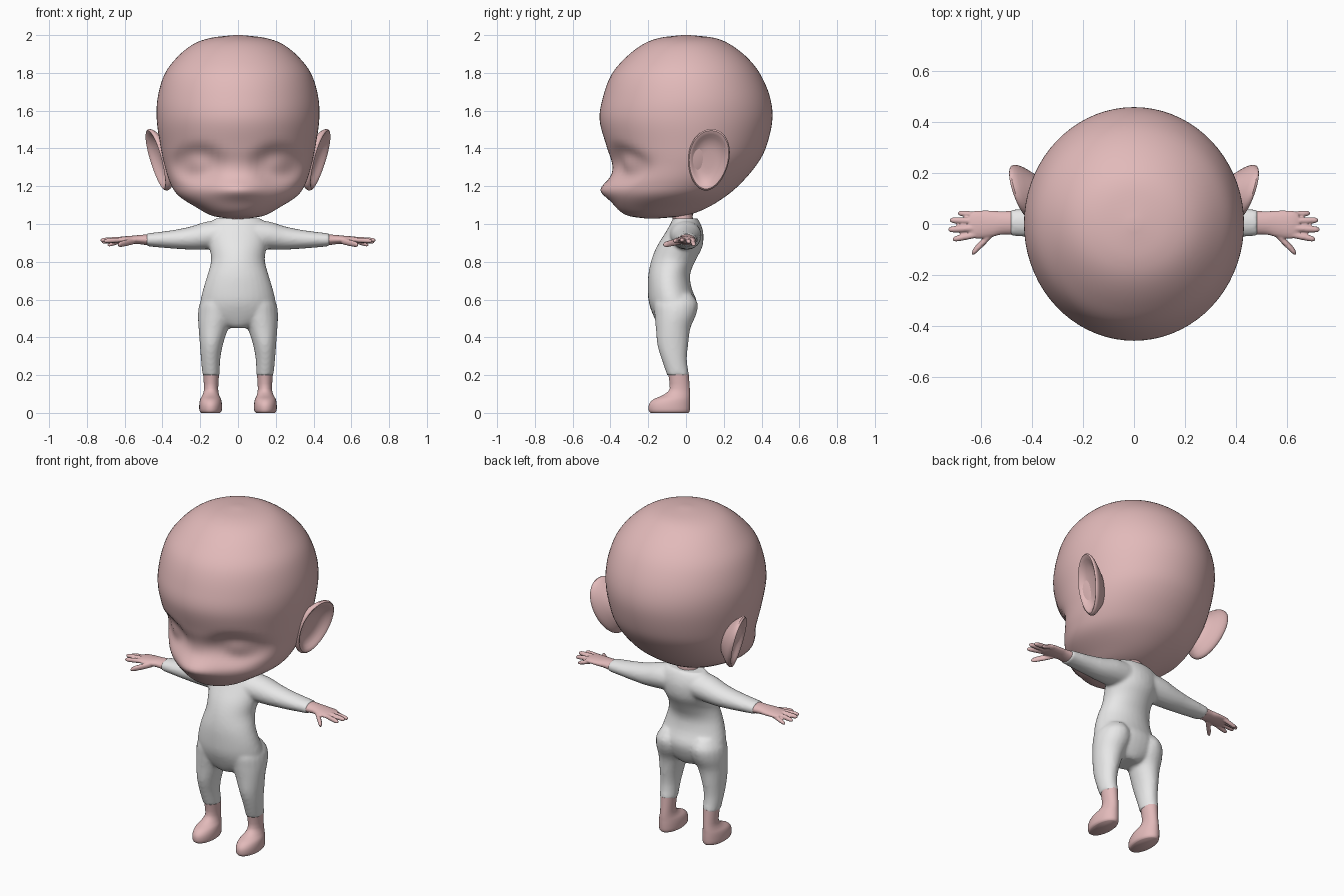
import bpy, bmesh
from math import cos, sin, pi, exp, radians

cube = bpy.data.objects.get("Cube")
if cube:
    bpy.data.objects.remove(cube)


def material(name, rgb):
    m = bpy.data.materials.new(name)
    m.use_nodes = True
    m.diffuse_color = (*rgb, 1)
    bsdf = next(n for n in m.node_tree.nodes if n.type == 'BSDF_PRINCIPLED')
    bsdf.inputs["Base Color"].default_value = (*rgb, 1)
    return m


skin = material("skin pink", (0.76, 0.49, 0.49))
cloth = material("suit white", (0.8, 0.8, 0.8))


def spline(keys, steps):
    """Smooth curve through tuples of numbers."""
    out = []
    for i in range(len(keys) - 1):
        quad = [keys[max(i - 1, 0)], keys[i], keys[i + 1], keys[min(i + 2, len(keys) - 1)]]
        for k in range(steps):
            t = k / steps
            out.append([b + t * (c - a) / 2 + t * t * (a - 2.5 * b + 2 * c - d / 2)
                        + t ** 3 * (1.5 * (b - c) + (d - a) / 2) for a, b, c, d in zip(*quad)])
    out.append(list(keys[-1]))
    return out


def skin_rings(bm, rings):
    """Bridge rings of points and cap both ends."""
    loops = [[bm.verts.new(p) for p in ring] for ring in rings]
    n = len(loops[0])
    for a, b in zip(loops, loops[1:]):
        for i in range(n):
            j = (i + 1) % n
            bm.faces.new((a[i], a[j], b[j], b[i]))
    bm.faces.new(loops[0])
    bm.faces.new(loops[-1])


def loft(bm, axis, keys, side=1, steps=3, n=20):
    """Ellipses along an axis; each key is position, u min, u max, v min, v max."""
    rings = []
    for t, u0, u1, v0, v1 in spline(keys, steps):
        ring = []
        for i in range(n):
            a = 2 * pi * i / n
            u = (u0 + u1) / 2 + (u1 - u0) / 2 * cos(a)
            v = (v0 + v1) / 2 + (v1 - v0) / 2 * sin(a)
            ring.append((side * u, v, t) if axis == 'z' else (side * t, u, v))
        rings.append(ring)
    skin_rings(bm, rings)


def finish(bm, name, mat, voxel=0, smooth=0):
    bmesh.ops.recalc_face_normals(bm, faces=bm.faces)
    me = bpy.data.meshes.new(name)
    bm.to_mesh(me)
    bm.free()
    me.materials.append(mat)
    ob = bpy.data.objects.new(name, me)
    bpy.context.collection.objects.link(ob)
    bpy.ops.object.select_all(action='DESELECT')
    ob.select_set(True)
    bpy.context.view_layer.objects.active = ob
    bpy.ops.object.shade_smooth_by_angle(angle=radians(60))
    if voxel:
        r = ob.modifiers.new("blend", 'REMESH')
        r.mode = 'VOXEL'
        r.voxel_size = voxel
        r.use_smooth_shade = True
        s = ob.modifiers.new("soften", 'SMOOTH')
        s.factor = 0.5
        s.iterations = smooth
    return ob


# Head: lofted skull, then the face is sculpted with soft bumps and hollows
HEAD = [(1.03, .06, -.22, -.14), (1.045, .14, -.31, .0), (1.085, .215, -.365, .11),
        (1.15, .315, -.388, .215), (1.22, .36, -.39, .295), (1.315, .39, -.39, .375),
        (1.41, .41, -.42, .425), (1.55, .43, -.457, .457), (1.67, .425, -.44, .445),
        (1.79, .39, -.395, .395), (1.88, .325, -.32, .325), (1.95, .24, -.23, .235),
        (1.985, .145, -.14, .15), (2.0, .02, -.02, .02)]
bm = bmesh.new()
loft(bm, 'z', [(z, -w, w, f, b) for z, w, f, b in HEAD], steps=6, n=72)
for v in bm.verts:
    x, y, z = v.co
    if y < -.1:
        fade = min(1, (-.1 - y) / .1)
        snout = .062 * exp(-(x / .14) ** 2 - ((z - 1.18) / .055) ** 2)
        d2 = ((abs(x) - .21) / .125) ** 2 + ((z - 1.315) / .095) ** 2
        socket = .05 * exp(-d2 * d2) - .028 * exp(-2.2 * d2)
        v.co.y += fade * (socket - snout)
finish(bm, "head", skin)

# Neck
bm = bmesh.new()
loft(bm, 'z', [(.98, -.07, .07, -.08, .05), (1.04, -.06, .06, -.07, .035),
               (1.12, -.065, .065, -.09, .05)])
finish(bm, "neck", skin)

# Ears: a tilted cupped shell with a rolled rim
SHELL = [(.4, -.1), (.7, -.055), (.95, -.022), (1, 0), (.94, .014),
         (.82, .004), (.62, -.026), (.25, -.032)]
for side, label in ((1, "left"), (-1, "right")):
    bm = bmesh.new()
    rings = []
    for scale, depth in SHELL:
        ring = []
        for i in range(24):
            a = 2 * pi * i / 24
            u = .112 * scale * cos(a) * (1 + .12 * sin(a)) + .015 * scale * sin(a)
            w = .168 * scale * sin(a)
            ring.append((side * (.425 + depth + .25 * w + .3 * u), .12 + u, 1.34 + w))
        rings.append(ring)
    skin_rings(bm, rings)
    ear = finish(bm, label + "_ear", skin)
    ear.modifiers.new("round", 'SUBSURF').levels = 1

# Suit: torso, sleeves and trouser legs blended into one surface
bm = bmesh.new()
loft(bm, 'z', [(.45, -.06, .06, -.13, .0), (.47, -.12, .12, -.15, .02),
               (.52, -.195, .195, -.175, .045), (.585, -.2, .2, -.197, .058),
               (.66, -.183, .183, -.202, .03), (.735, -.16, .16, -.199, .022),
               (.81, -.142, .142, -.183, .052), (.88, -.152, .152, -.155, .087),
               (.95, -.16, .16, -.112, .092), (1.0, -.15, .15, -.083, .078),
               (1.03, -.12, .12, -.07, .06)], n=32)
for side in (1, -1):
    loft(bm, 'x', [(.08, -.09, .08, .87, 1.022), (.17, -.08, .082, .865, 1.012),
                   (.25, -.066, .076, .864, .987), (.35, -.056, .066, .87, .967),
                   (.485, -.047, .057, .882, .95)], side)
    loft(bm, 'z', [(.198, .097, .188, -.1, .017), (.28, .094, .196, -.128, .005),
                   (.36, .08, .202, -.152, .012), (.45, .05, .209, -.16, .024),
                   (.52, .02, .212, -.167, .054), (.58, .02, .203, -.17, .062),
                   (.63, .05, .17, -.15, .03)], side)
finish(bm, "suit", cloth, .01, 4)

# Hands: base and tip of each finger, then its radius
FINGERS = [((.62, -.042, .916), (.71, -.06, .91), .0125),
           ((.62, -.016, .919), (.728, -.022, .914), .013),
           ((.62, .012, .917), (.722, .015, .905), .0125),
           ((.61, .036, .912), (.69, .042, .888), .0115),
           ((.55, -.03, .91), (.635, -.115, .89), .0165)]
for side, label in ((1, "left"), (-1, "right")):
    bm = bmesh.new()
    loft(bm, 'x', [(.47, -.043, .053, .886, .946), (.52, -.042, .05, .893, .942),
                   (.56, -.052, .053, .895, .938), (.62, -.058, .052, .899, .933),
                   (.645, -.045, .04, .906, .927)], side)
    for base, tip, r in FINGERS:
        keys = []
        for t, k in ((0, 1), (.5, 1.05), (.88, .9), (1, .4)):
            x, y, z = (a + t * (b - a) for a, b in zip(base, tip))
            keys.append((x, y - r * k, y + r * k, z - r * k, z + r * k))
        loft(bm, 'x', keys, side, n=12)
    finish(bm, label + "_hand", skin, .005, 2)

    # Foot and ankle
    bm = bmesh.new()
    loft(bm, 'z', [(0, .095, .195, -.187, .012), (.012, .086, .204, -.197, .02),
                   (.045, .085, .205, -.196, .022), (.072, .09, .2, -.172, .022),
                   (.095, .1, .188, -.12, .022), (.13, .105, .18, -.086, .02),
                   (.21, .1, .185, -.095, .014)], side, n=28)
    finish(bm, label + "_foot", skin)
